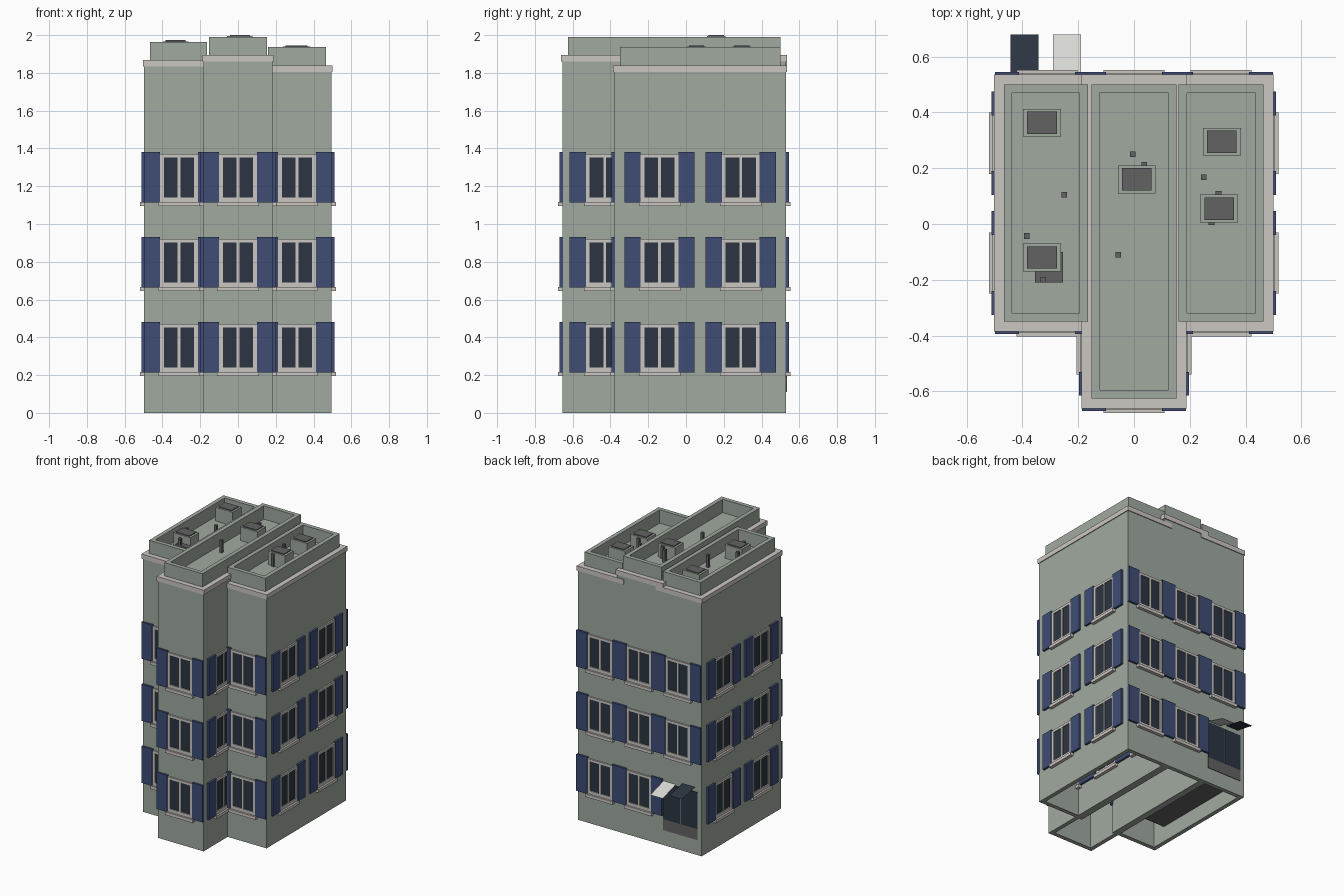
import bpy, bmesh, math
from mathutils import Matrix, Vector

if "Cube" in bpy.data.objects:
    bpy.data.objects.remove(bpy.data.objects["Cube"], do_unlink=True)


def material(name, rgb):
    m = bpy.data.materials.new(name)
    m.use_nodes = True
    m.diffuse_color = (*rgb, 1)
    m.node_tree.nodes["Principled BSDF"].inputs["Base Color"].default_value = (*rgb, 1)
    return m


WALL = material("sage plaster", (0.35, 0.40, 0.35))
TRIM = material("pale stone", (0.60, 0.57, 0.54))
BLUE = material("shutter blue", (0.05, 0.075, 0.18))
GLASS = material("dark glass", (0.025, 0.036, 0.054))
GREY = material("dark grey metal", (0.125, 0.123, 0.125))
WHITE = material("off white", (0.70, 0.70, 0.67))


def finish(name, bm, mat):
    me = bpy.data.meshes.new(name)
    bm.to_mesh(me)
    bm.free()
    me.materials.append(mat)
    ob = bpy.data.objects.new(name, me)
    bpy.context.collection.objects.link(ob)
    return ob


def add_box(bm, x, y, z, frame=Matrix()):
    """Box from three (low, high) ranges, placed by a frame matrix."""
    lo, hi = Vector((x[0], y[0], z[0])), Vector((x[1], y[1], z[1]))
    m = frame @ Matrix.Translation((lo + hi) / 2) @ Matrix.Diagonal((*(hi - lo), 1))
    bmesh.ops.create_cube(bm, size=1, matrix=m)


def box(name, x, y, z, mat):
    bm = bmesh.new()
    add_box(bm, x, y, z)
    return finish(name, bm, mat)


def ring(name, x, y, z, t, mat):
    """Open rectangular tube with wall thickness t."""
    bm = bmesh.new()
    loops = []
    for d in (0, t):
        for h in z:
            loops.append([bm.verts.new((a, b, h)) for a, b in (
                (x[0] + d, y[0] + d), (x[1] - d, y[0] + d),
                (x[1] - d, y[1] - d), (x[0] + d, y[1] - d))])
    for a, b in ((0, 1), (1, 3), (3, 2), (2, 0)):
        for i in range(4):
            j = (i + 1) % 4
            bm.faces.new((loops[a][i], loops[a][j], loops[b][j], loops[b][i]))
    return finish(name, bm, mat)


def grow(r, d):
    return (r[0] - d, r[1] + d)


# Three overlapping blocks: x range, y range, roof height
T = 0.03
BACK = 0.53
blocks = {
    "left": ((0.13, 0.495), (-0.38, BACK), 1.84),
    "centre": ((-0.183, 0.183), (-0.655, BACK), 1.895),
    "right": ((-0.497, -0.135), (-0.38, BACK), 1.868),
}
for side, (x, y, top) in blocks.items():
    ring(side + "_walls", x, y, (0, top - 0.01), T, WALL)
    box(side + "_roof", grow(x, -T), grow(y, -T), (top - 0.03, top), WALL)
    ring(side + "_cornice", grow(x, 0.006), grow(y, 0.006), (top - 0.034, top), T + 0.01, TRIM)
    ring(side + "_parapet", grow(x, -T), grow(y, -T), (top - 0.005, top + 0.096), T, WALL)

# Roof hatches with dark caps, and vent pipes
hatches = {"left": ((0.315, 0.295), (0.305, 0.055)), "centre": ((0.01, 0.16),),
           "right": ((-0.33, 0.363), (-0.33, -0.12))}
pipes = {"left": ((0.25, 0.168), (0.303, 0.108), (0.278, 0.006)),
         "centre": ((-0.005, 0.25), (0.037, 0.212), (-0.056, -0.11)),
         "right": ((-0.25, 0.105), (-0.385, -0.043), (-0.325, -0.2))}
for side, (x, y, top) in blocks.items():
    base, caps, vents = bmesh.new(), bmesh.new(), bmesh.new()
    for cx, cy in hatches[side]:
        add_box(base, grow((cx, cx), 0.068), grow((cy, cy), 0.05), (top, top + 0.099))
        add_box(caps, grow((cx, cx), 0.053), grow((cy, cy), 0.04), (top + 0.09, top + 0.105))
    for cx, cy in pipes[side]:
        add_box(vents, grow((cx, cx), 0.01), grow((cy, cy), 0.01), (top, top + 0.09))
    finish(side + "_roof_hatches", base, WALL)
    finish(side + "_hatch_caps", caps, GREY)
    finish(side + "_vent_pipes", vents, GREY)
box("roof_unit", (-0.355, -0.255), (-0.21, -0.1), (1.868, 1.91), GREY)

# Windows: local x along the wall, local -y outward, z up from the sill
W, H = 0.10, 0.255
frames, panes, shutters, sills = (bmesh.new() for _ in range(4))


def window(x, y, z, angle):
    f = Matrix.Translation((x, y, z)) @ Matrix.Rotation(math.radians(angle), 4, "Z")
    for a, b in ((-W, -0.08), (-0.007, 0.007), (0.08, W)):
        add_box(frames, (a, b), (-0.01, 0.005), (0, H), f)
    for a, b in ((0, 0.025), (H - 0.017, H)):
        for s in (-1, 1):
            add_box(frames, sorted((s * 0.007, s * 0.08)), (-0.01, 0.005), (a, b), f)
    add_box(panes, (-0.08, 0.08), (-0.003, 0.004), (0.02, H - 0.01), f)
    add_box(sills, (-0.11, 0.11), (-0.023, 0.005), (-0.02, 0.002), f)
    for s in (-1, 1):
        add_box(shutters, sorted((s * W, s * (W + 0.086))), (-0.015, 0.003), (0.0, H + 0.01), f)


for floor in range(3):
    z = 0.215 + 0.45 * floor
    for cx in (-0.312, 0, 0.312):
        window(cx, -0.655 if cx == 0 else -0.38, z, 0)
        if floor or cx >= 0:            # the entrance replaces one ground window
            window(cx, BACK, z, 180)
    for cy in (-0.14, 0.29):
        window(0.495, cy, z, 90)
        window(-0.497, cy, z, -90)
    for cy in (-0.43, -0.06, 0.31):
        window(0.183, cy, z, 90)
        window(-0.183, cy, z, -90)
finish("window_frames", frames, TRIM)
finish("window_panes", panes, GLASS)
finish("window_shutters", shutters, BLUE)
finish("window_sills", sills, TRIM)

# Rear entrance: slab, two dark door leaves
box("entrance_slab", (-0.465, -0.19), (-0.25, BACK + 0.004), (0.11, 0.19), GREY)
for name, x in (("door_leaf_outer", (-0.465, -0.33)), ("door_leaf_inner", (-0.325, -0.19))):
    box(name, x, (BACK - 0.002, BACK + 0.004), (0.19, 0.455), GLASS)


def awning(name, x, z_in, z_out, mat):
    """Thin sloping sheet over the entrance."""
    bm = bmesh.new()
    bm.faces.new([bm.verts.new(p) for p in (
        (x[0], BACK, z_in), (x[1], BACK, z_in), (x[1], 0.68, z_out), (x[0], 0.68, z_out))])
    bmesh.ops.recalc_face_normals(bm, faces=bm.faces)
    bm.normal_update()
    for f in bm.faces:
        if f.normal.z < 0:
            f.normal_flip()
    finish(name, bm, mat)


awning("dark_awning", (-0.443, -0.343), 0.487, 0.456, GLASS)
awning("white_awning", (-0.29, -0.19), 0.465, 0.42, WHITE)
